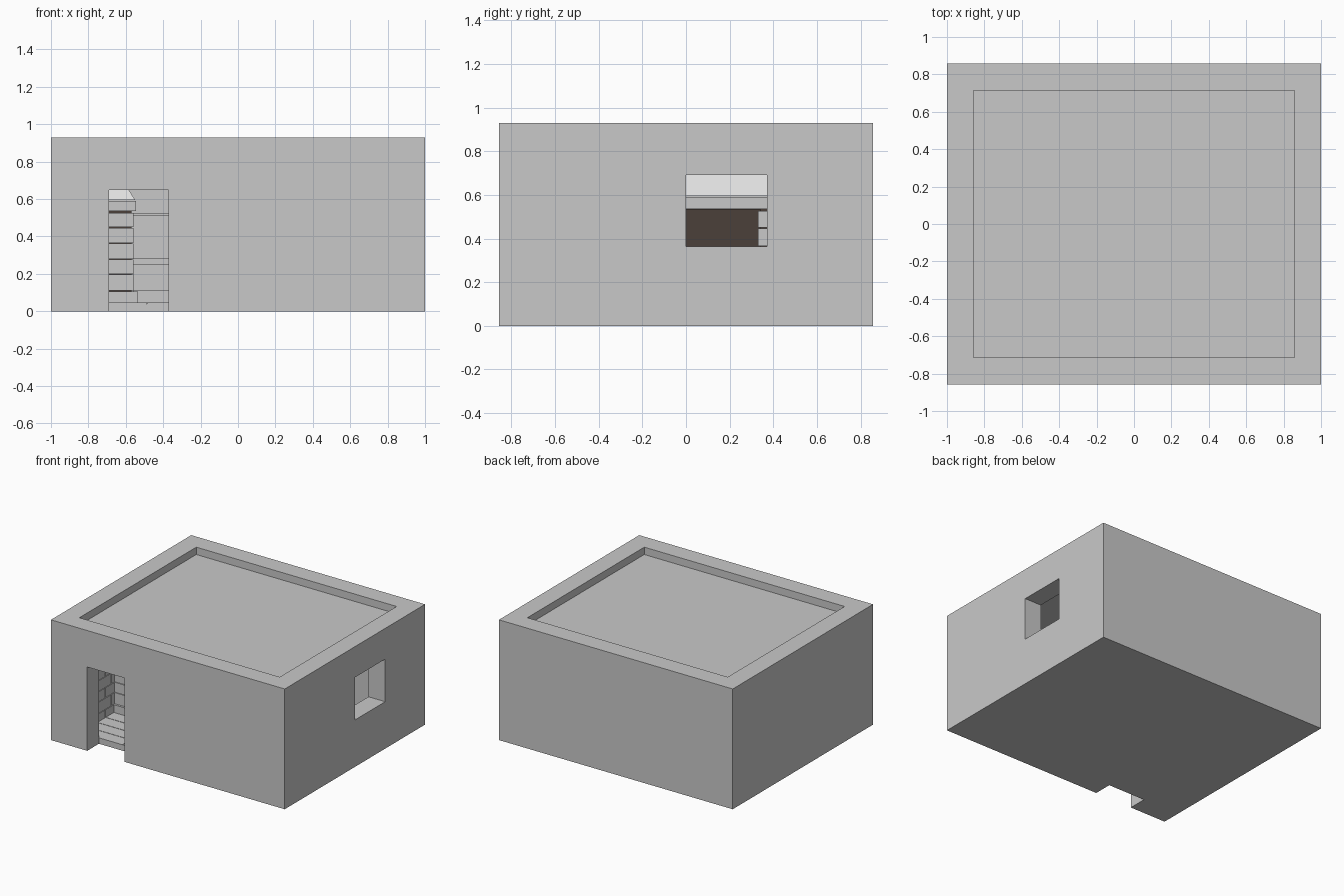
import bpy, bmesh, random

if "Cube" in bpy.data.objects:
    bpy.data.objects.remove(bpy.data.objects["Cube"])
random.seed(4)

def mat(name, c):
    m = bpy.data.materials.new(name)
    m.diffuse_color = (*c, 1)
    m.use_nodes = True
    m.node_tree.nodes["Principled BSDF"].inputs["Base Color"].default_value = m.diffuse_color
    return m

GREY = mat("plaster_grey", (0.584, 0.584, 0.584))
PALE = mat("pale_hood", (0.73, 0.73, 0.73))
BROWN = mat("soot_brown", (0.069, 0.051, 0.041))

def add_box(bm, x0, x1, y0, y1, z0, z1):
    v = bmesh.ops.create_cube(bm, size=1)["verts"]
    for p in v:
        p.co = (x1 if p.co.x > 0 else x0, y1 if p.co.y > 0 else y0, z1 if p.co.z > 0 else z0)
    return v

def finish(bm, name, m):
    me = bpy.data.meshes.new(name)
    bm.to_mesh(me)
    bm.free()
    ob = bpy.data.objects.new(name, me)
    me.materials.append(m)
    bpy.context.collection.objects.link(ob)
    return ob

def boxes(name, m, *dims):
    bm = bmesh.new()
    for d in dims:
        add_box(bm, *d)
    return finish(bm, name, m)

# Walls: solid block with room, roof recess, door and window cut out
walls = boxes("walls", GREY, (-1, 1, -.857, .857, 0, .93))
bpy.context.view_layer.objects.active = walls
for d in ((-.857, .857, -.714, .714, -.2, .82), (-.857, .857, -.714, .714, .873, 1.2),
          (-.69, -.372, -1, -.6, -.1, .648), (.7, 1.2, 0, .37, .363, .692)):
    cutter = boxes("cutter", GREY, d)
    cutter.hide_render = True
    b = walls.modifiers.new("cut", 'BOOLEAN')
    b.operation, b.solver, b.object = 'DIFFERENCE', 'EXACT', cutter
    bpy.ops.object.modifier_apply(modifier=b.name)
    bpy.data.objects.remove(cutter)

# Floor slab with staggered boards on top
boxes("floor", GREY, (-.857, .857, -.714, .714, 0, .04))
bm = bmesh.new()
w = 1.428 / 14
for i in range(14):
    x, y = -.857, -.714 + i * w
    while x < .85:
        n = x + random.uniform(.3, .6)
        n = .857 if n > .7 else n
        add_box(bm, x, n - .004, y, y + w - .004, .038, .046)
        x = n
finish(bm, "floor_boards", GREY)

# Stone courses: rows of staggered blocks filling a y range out from the left wall
ROWS = (.11, .2, .28, .365, .45, .53)
def stones(bm, x0, x1, ya, yb, levels, size, g=.004):
    for r in range(len(levels) - 1):
        y, k = ya, 0
        while y < yb - .001:
            n = y + size * (.5 if r % 2 and k == 0 else 1)
            n = yb if n > yb - .03 else n
            add_box(bm, x0, x1, y, n - g, levels[r], levels[r + 1] - g)
            y, k = n, 1

bm = bmesh.new()
stones(bm, -.857, -.845, -.714, -.30, (.046, *ROWS, .61, .7, .82), .15)
finish(bm, "wall_stones", GREY)

# Fireplace: soot-dark core, stone columns, feet, mantel and tapered hood
boxes("firebox", BROWN, (-.857, -.8, -.2, .4, .046, .535),
      (-.857, -.57, -.29, -.16, .05, .54), (-.857, -.57, .34, .47, .05, .54),
      (-.857, -.62, -.29, .47, .53, .55))
bm = bmesh.new()
for ya, yb in ((-.30, -.15), (.33, .48)):
    stones(bm, -.857, -.56, ya, yb, ROWS, .15)
    add_box(bm, -.857, -.535, ya - .01, yb + .01, .046, .106)
finish(bm, "fireplace_columns", GREY)
boxes("mantel", GREY, (-.857, -.545, -.32, .50, .535, .59))
bm = bmesh.new()
for p in add_box(bm, -.857, -.55, -.31, .49, .595, .82):
    if p.co.z > .7:
        if p.co.x > -.6:
            p.co.x = -.69
        p.co.y += .12 if p.co.y < 0 else -.12
finish(bm, "hood", PALE)

# Counter with plinth and shelf along the back wall
boxes("counter", GREY, (-.56, .3, .5, .714, .11, .25), (-.56, .3, .52, .714, .046, .11),
      (-.57, .31, .48, .714, .25, .285))
boxes("shelf", GREY, (-.56, .3, .58, .714, .508, .522))
